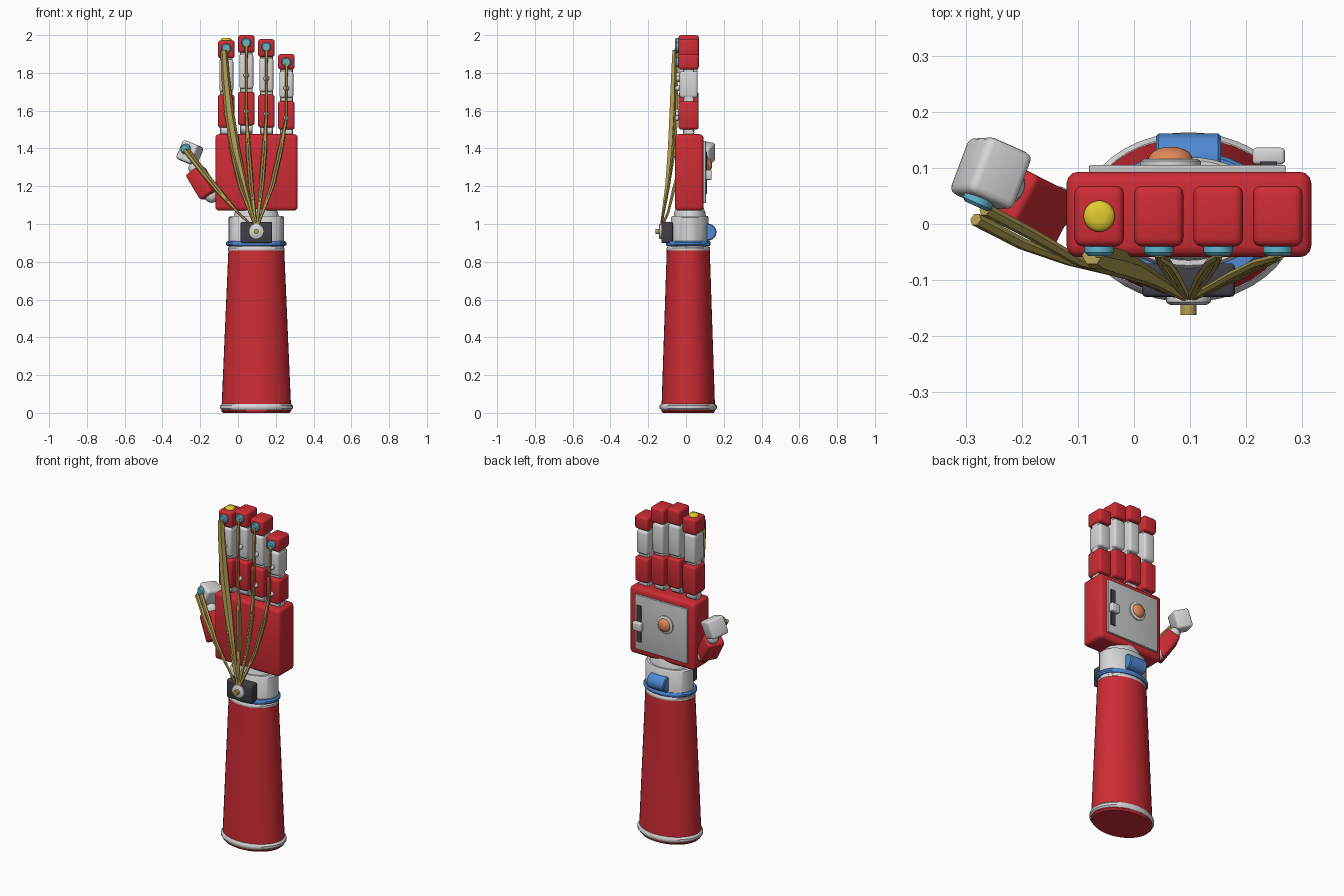
import bpy, bmesh, math
from mathutils import Vector, Matrix, Euler

if "Cube" in bpy.data.objects:
    bpy.data.objects.remove(bpy.data.objects["Cube"])

def mat(name, r, g, b):
    m = bpy.data.materials.new(name)
    m.diffuse_color = (r, g, b, 1)
    m.use_nodes = True
    m.node_tree.nodes["Principled BSDF"].inputs["Base Color"].default_value = m.diffuse_color
    return m

RED = mat("red", .62, .025, .035)
WHITE = mat("white", .68, .68, .69)
GREY = mat("plate_grey", .56, .56, .57)
GOLD = mat("gold", .47, .36, .09)
CYAN = mat("cyan", .12, .46, .6)
BLUE = mat("blue", .08, .25, .66)
ORANGE = mat("orange", .75, .25, .1)
DARK = mat("dark", .05, .05, .06)
YELLOW = mat("yellow", .75, .6, .03)

def finish(name, bm, m, matrix=None, angle=40):
    bmesh.ops.recalc_face_normals(bm, faces=bm.faces)
    if matrix is not None:
        bm.transform(matrix)
    me = bpy.data.meshes.new(name)
    bm.to_mesh(me)
    bm.free()
    ob = bpy.data.objects.new(name, me)
    bpy.context.collection.objects.link(ob)
    me.materials.append(m)
    bpy.context.view_layer.objects.active = ob
    ob.select_set(True)
    bpy.ops.object.shade_smooth_by_angle(angle=math.radians(angle))
    ob.select_set(False)
    return ob

def place(loc, rot=(0, 0, 0)):
    e = Euler([math.radians(a) for a in rot])
    return Matrix.Translation(loc) @ e.to_matrix().to_4x4()

def box(name, loc, size, m, bevel=.015, rot=(0, 0, 0)):
    bm = bmesh.new()
    bmesh.ops.create_cube(bm, size=1)
    bmesh.ops.scale(bm, vec=size, verts=bm.verts)
    if bevel:
        bmesh.ops.bevel(bm, geom=bm.edges[:], offset=bevel, segments=3,
                        profile=.5, affect='EDGES')
    return finish(name, bm, m, place(loc, rot))

def lathe(name, profile, m, loc=(0, 0, 0), rot=(0, 0, 0), flat=1.0, n=40):
    """Revolve (radius, height) points, capped at both ends; flat squashes y."""
    bm = bmesh.new()
    rings = []
    for r, z in profile:
        rings.append([bm.verts.new((r * math.cos(2 * math.pi * i / n),
                                    r * flat * math.sin(2 * math.pi * i / n), z))
                      for i in range(n)])
    for a, b in zip(rings, rings[1:]):
        for i in range(n):
            bm.faces.new((a[i], a[(i + 1) % n], b[(i + 1) % n], b[i]))
    bm.faces.new(rings[0][::-1])
    bm.faces.new(rings[-1])
    return finish(name, bm, m, place(loc, rot))

def ball(name, loc, r, m):
    bm = bmesh.new()
    bmesh.ops.create_uvsphere(bm, u_segments=20, v_segments=12, radius=r)
    return finish(name, bm, m, place(loc))

def band(r, z, h):
    """Rounded band profile."""
    e = h * .3
    return [(r - e, z - h / 2), (r, z - h / 2 + e), (r, z + h / 2 - e), (r - e, z + h / 2)]

def cable(name, points, radii, m=GOLD, n=6):
    """Tube through points with a radius at each."""
    bm = bmesh.new()
    pts = [Vector(p) for p in points]
    rings = []
    for i, p in enumerate(pts):
        d = (pts[min(i + 1, len(pts) - 1)] - pts[max(i - 1, 0)]).normalized()
        u = d.cross(Vector((0, 1, 0))).normalized()
        v = d.cross(u)
        rings.append([bm.verts.new(p + radii[i] * (u * math.cos(k * 2 * math.pi / n)
                      + v * math.sin(k * 2 * math.pi / n))) for k in range(n)])
    for a, b in zip(rings, rings[1:]):
        for k in range(n):
            bm.faces.new((a[k], a[(k + 1) % n], b[(k + 1) % n], b[k]))
    bm.faces.new(rings[0])
    bm.faces.new(rings[-1])
    return finish(name, bm, m)

# Forearm and wrist, slightly flattened front to back
CX, CY = .097, .012
arm = (CX, CY, 0)
lathe("forearm", [(.175, 0), (.185, .01), (.183, .05), (.148, .86)], RED, arm, flat=.77)
lathe("forearm_bottom_ring", band(.193, .031, .034), WHITE, arm, flat=.785)
lathe("forearm_top_ring", band(.149, .867, .03), WHITE, arm, flat=.77)
lathe("blue_wrist_ring", band(.16, .896, .026), BLUE, arm, flat=.74)
lathe("wrist", [(.146, .87), (.146, 1.035), (.138, 1.043)], WHITE, (CX, .02, 0), flat=.68)
lathe("wrist_neck", [(.12, 1.03), (.115, 1.06), (.10, 1.09)], WHITE, (CX, .02, 0), flat=.72)

# Cable anchor on the front of the wrist
box("anchor_block", (CX, -.1, .955), (.166, .06, .112), DARK, .008)
lathe("anchor_disc", [(.04, 0), (.04, .012), (.033, .017)], WHITE, (CX, -.127, .96), (90, 0, 0), n=24)
lathe("anchor_pin", [(.014, 0), (.014, .022)], GOLD, (CX, -.14, .96), (90, 0, 0), n=12)

# Blue roller on the back of the wrist
lathe("wrist_roller", [(.04, -.058), (.045, -.053), (.045, .053), (.04, .058)], BLUE,
      (CX, .116, .957), (0, 90, 0), n=28)

# Palm with back plate, dome and slider
box("palm", (.098, .017, 1.273), (.436, .152, .405), RED, .02)
box("back_plate", (.095, .097, 1.275), (.35, .016, .33), GREY, .003)
lathe("dome_base", [(.054, 0), (.054, .008), (.048, .012)], WHITE, (.065, .104, 1.31), (-90, 0, 0), n=28)
lathe("dome", [(.04 * math.cos(a * math.pi / 16), .024 * math.sin(a * math.pi / 16))
               for a in range(8)], ORANGE, (.065, .114, 1.31), (-90, 0, 0), n=28)
box("slider_slot", (.24, .107, 1.27), (.03, .009, .22), DARK, 0)
box("slider_knob", (.24, .121, 1.26), (.058, .03, .052), WHITE, .007)

# Fingers: x, knuckle z, proximal, middle and tip spans
FY = .014
fingers = {
    "index": (-.062, (1.51, 1.685), (1.7, 1.872), (1.878, 1.972)),
    "middle": (.044, (1.522, 1.7), (1.715, 1.9), (1.907, 2.0)),
    "ring": (.15, (1.51, 1.685), (1.7, 1.88), (1.885, 1.979)),
    "little": (.256, (1.5, 1.65), (1.668, 1.81), (1.818, 1.9)),
}
start = (.097, -.135, .97)
for name, (x, prox, mid, tip) in fingers.items():
    for part, (a, b), w, d, m in (("proximal", prox, .088, .106, RED),
                                  ("middle_segment", mid, .074, .096, WHITE),
                                  ("fingertip", tip, .088, .108, RED)):
        box(f"{name}_{part}", (x, FY, (a + b) / 2), (w, d, b - a), m, .014)
    # Hinges between the segments
    for i, z in enumerate((prox[0] - .015, (prox[1] + mid[0]) / 2, (mid[1] + tip[0]) / 2)):
        lathe(f"{name}_hinge_{i}", [(.025, -.034), (.03, -.029), (.03, .029), (.025, .034)],
              WHITE, (x, FY, z), (0, 90, 0), n=20)
    # Cyan cable button and bead guides
    zb = tip[0] + (.038 if name == "little" else .052)
    lathe(f"{name}_button", [(.026, 0), (.026, .014), (.02, .02)], CYAN, (x, -.037, zb), (90, 0, 0), n=20)
    zm, zp = (mid[0] + mid[1]) / 2 - .02, (prox[0] + prox[1]) / 2 - .015
    ball(f"{name}_upper_bead", (x, -.042, zm), .015, WHITE)
    ball(f"{name}_lower_bead", (x, -.045, zp), .014, WHITE)
    # Cables to the wrist anchor, as two strands
    kx = CX + (x - CX) * .8
    for s in (-1, 1):
        o = .006 * s
        cable(f"{name}_cable_{'left' if s < 0 else 'right'}",
              [(x + o * .5, -.054, zb), (x, -.056, zm), (x, -.06, zp),
               (kx + o, -.07, 1.39), (CX + (kx - CX) * .65 + o, -.092, 1.2), start],
              [.006, .006, .007, .008, .008, .006])

# Broad index tendon and yellow fingertip cap
cable("index_broad_tendon", [(-.075, -.056, 1.92), (-.066, -.06, 1.78), (-.045, -.065, 1.58),
                             (-.014, -.074, 1.4), (.035, -.098, 1.2), start],
      [.018, .022, .026, .025, .014, .006])
lathe("index_cap", [(.028, 0), (.028, .012), (.023, .018), (.012, .021)], YELLOW,
      (-.062, FY, 1.965), n=24)

# Thumb
ball("thumb_base_joint", (-.14, .03, 1.15), .038, WHITE)
box("thumb_proximal", (-.188, .035, 1.216), (.085, .105, .16), RED, .013, (0, -34, -27))
ball("thumb_middle_joint", (-.228, .07, 1.295), .034, WHITE)
box("thumb_tip", (-.255, .09, 1.375), (.093, .108, .108), WHITE, .014, (-10, 20, -24))
lathe("thumb_button", [(.028, 0), (.028, .014), (.021, .02)], CYAN,
      (-.274, .05, 1.397), (90, 0, -24), n=20)
for i, (dx, dy) in enumerate(((0, 0), (.016, .018))):
    cable(f"thumb_cable_{i}", [(-.282 + dx, .008 + dy, 1.39), (-.2 + dx, -.035 + dy, 1.285),
                               (-.115 + dx, -.066, 1.18), (0, -.095, 1.06), start],
          [.012, .011, .009, .007, .006])
